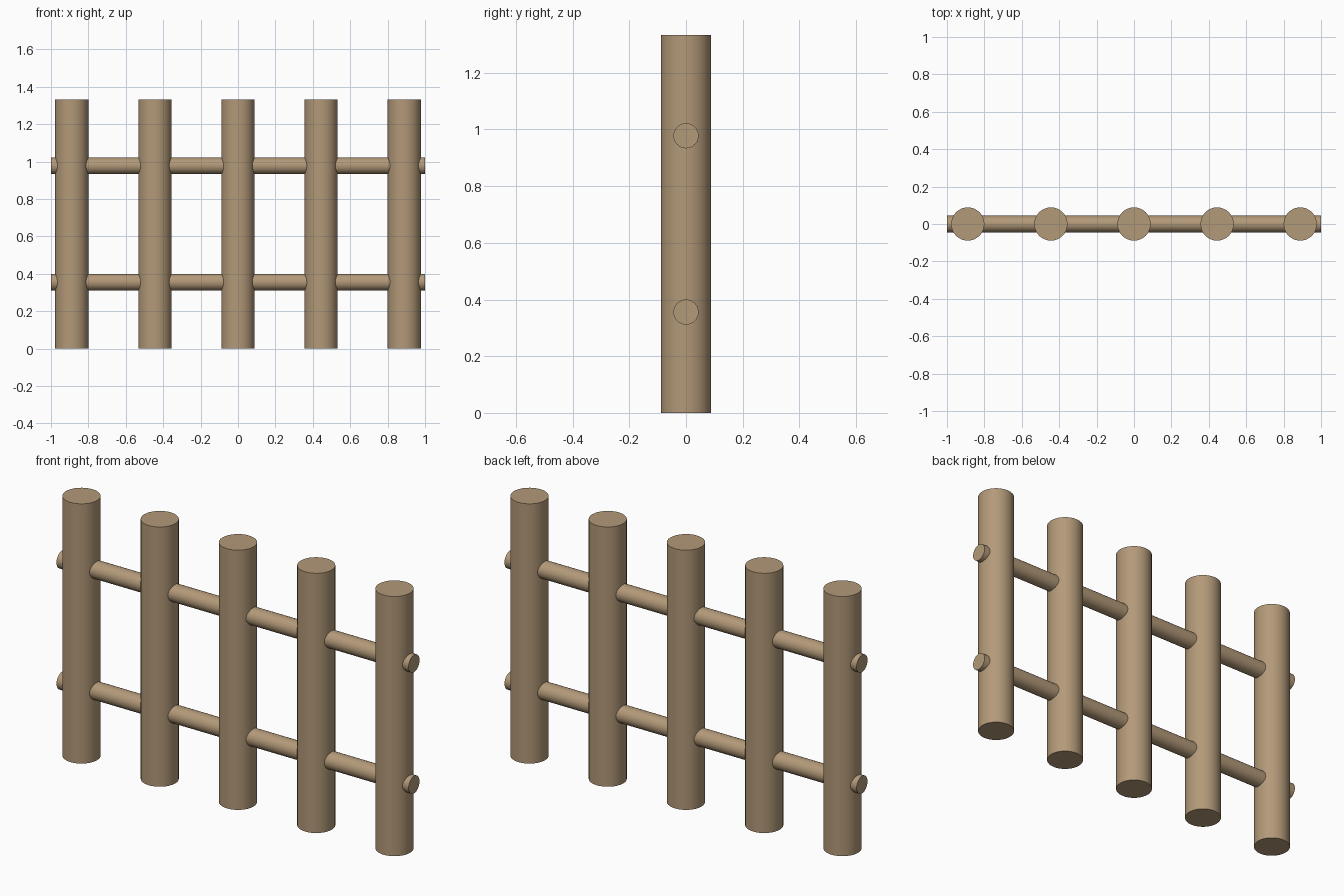
import bpy
import math

if "Cube" in bpy.data.objects:
    bpy.data.objects.remove(bpy.data.objects["Cube"])

wood = bpy.data.materials.new("wood")
wood.diffuse_color = (0.45, 0.32, 0.19, 1)
wood.use_nodes = True
wood.node_tree.nodes["Principled BSDF"].inputs["Base Color"].default_value = wood.diffuse_color


def pole(name, radius, length, location, rotation=(0, 0, 0)):
    bpy.ops.mesh.primitive_cylinder_add(vertices=32, radius=radius, depth=length,
                                        location=location, rotation=rotation)
    obj = bpy.context.object
    obj.name = name
    obj.data.materials.append(wood)
    bpy.ops.object.shade_smooth_by_angle(angle=math.radians(30))
    return obj


POST_HEIGHT = 4 / 3
POST_SPACING = 0.4444

# Upright posts
for i in range(5):
    pole(f"post_{i + 1}", 0.0889, POST_HEIGHT,
         ((i - 2) * POST_SPACING, 0, POST_HEIGHT / 2))

# Horizontal rails running through the posts
for name, z in (("lower_rail", 0.3556), ("upper_rail", 0.9778)):
    pole(name, 0.0444, 2.0, (0, 0, z), (0, math.pi / 2, 0))
